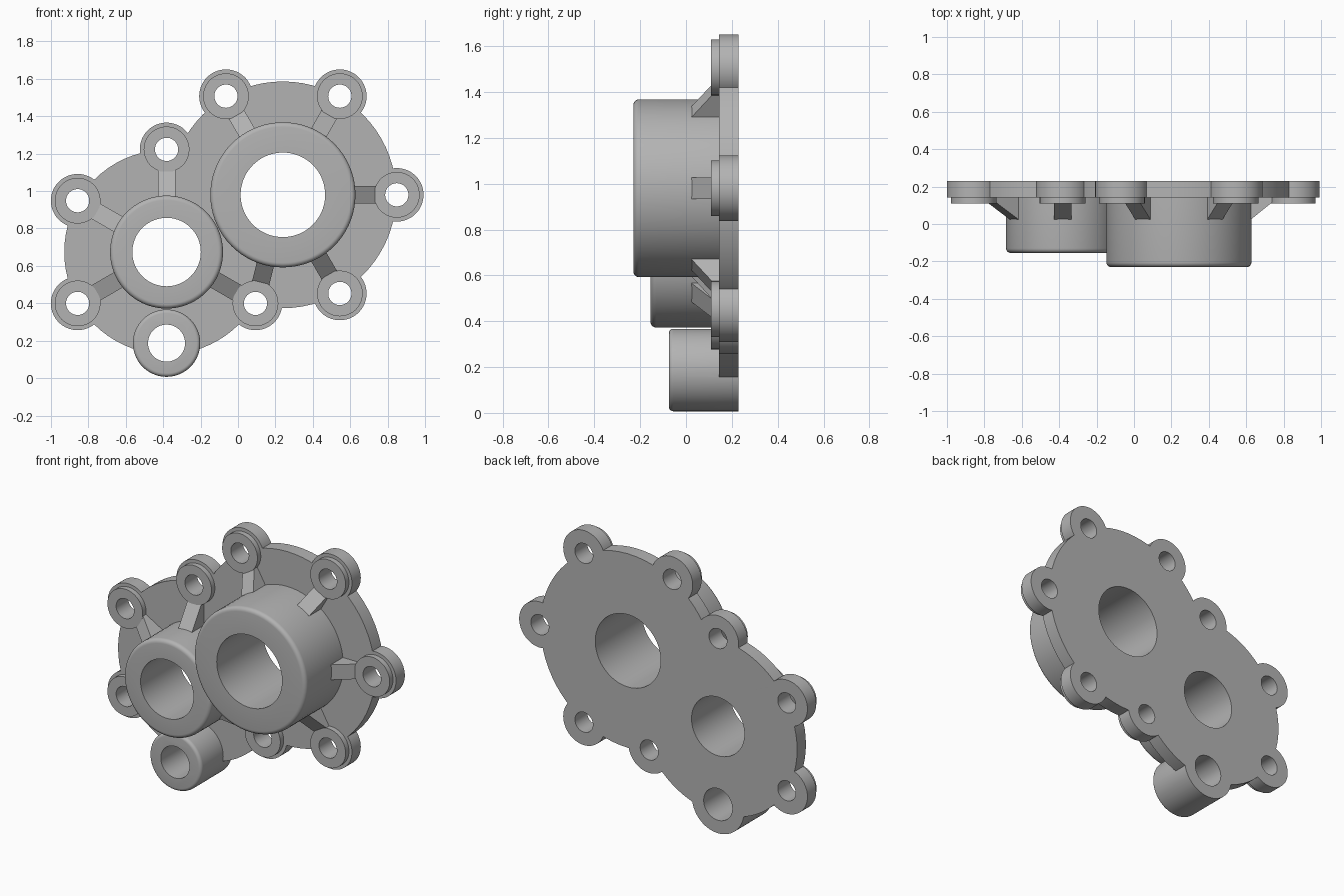
import bpy, bmesh, math

if "Cube" in bpy.data.objects:
    bpy.data.objects.remove(bpy.data.objects["Cube"])

SEG = 72
BACK, PLATE, RING = 0.23, 0.143, 0.11      # y levels: back face, plate front, ear ring front
BIG, SMALL, LOW = (0.24, 0.98), (-0.382, 0.674), (-0.382, 0.187)
BIG_EARS = [(BIG[0] + 0.609 * math.cos(math.radians(a)),
             BIG[1] + 0.609 * math.sin(math.radians(a))) for a in (0, 60, 120, -60)]
SMALL_EARS = [(SMALL[0] + 0.549 * math.cos(math.radians(a)),
               SMALL[1] + 0.549 * math.sin(math.radians(a))) for a in (90, 150, 210, -30)]
EARS = BIG_EARS + SMALL_EARS

grey = bpy.data.materials.new("cast_grey")
grey.diffuse_color = (0.45, 0.45, 0.45, 1)
grey.use_nodes = True
grey.node_tree.nodes["Principled BSDF"].inputs["Base Color"].default_value = grey.diffuse_color


def finish(name, bm):
    bmesh.ops.recalc_face_normals(bm, faces=bm.faces)
    me = bpy.data.meshes.new(name)
    bm.to_mesh(me)
    bm.free()
    me.materials.append(grey)
    ob = bpy.data.objects.new(name, me)
    bpy.context.collection.objects.link(ob)
    return ob


def activate(ob):
    bpy.ops.object.select_all(action='DESELECT')
    ob.select_set(True)
    bpy.context.view_layer.objects.active = ob


def smooth(ob):
    activate(ob)
    bpy.ops.object.shade_smooth_by_angle(angle=math.radians(32))


def lathe(bm, c, r, y0, y1, hole=0.0, fillet=0.0):
    """Turned solid or tube along y, with a rounded outer front edge."""
    prof = [(r, y1)]
    if fillet:
        for i in range(6):
            a = math.pi / 2 * i / 5
            prof.append((r - fillet + fillet * math.cos(a), y0 + fillet - fillet * math.sin(a)))
    else:
        prof.append((r, y0))
    if hole:
        prof += [(hole, y0), (hole, y1)]
    rows = []
    for pr, y in prof:
        rows.append([bm.verts.new((c[0] + pr * math.cos(2 * math.pi * i / SEG), y,
                                   c[1] + pr * math.sin(2 * math.pi * i / SEG)))
                     for i in range(SEG)])
    pairs = list(zip(rows, rows[1:])) + ([(rows[-1], rows[0])] if hole else [])
    for a, b in pairs:
        for i in range(SEG):
            j = (i + 1) % SEG
            bm.faces.new((a[i], a[j], b[j], b[i]))
    if not hole:
        bm.faces.new(rows[0])
        bm.faces.new(rows[-1])


def turned(name, *args, **kw):
    bm = bmesh.new()
    lathe(bm, *args, **kw)
    return finish(name, bm)


def boolean(ob, other, op):
    activate(ob)
    m = ob.modifiers.new(op, 'BOOLEAN')
    m.object, m.operation, m.solver = other, op, 'EXACT'
    bpy.ops.object.modifier_apply(modifier=m.name)
    bpy.data.objects.remove(other)


def rib(name, hub, ear, hub_r):
    """Sloping gusset from a hub wall down to an ear ring."""
    dx, dz = ear[0] - hub[0], ear[1] - hub[1]
    d = math.hypot(dx, dz)
    dx, dz = dx / d, dz / d
    end = d - 0.11
    prof = [(hub_r - 0.03, 0.025), (hub_r, 0.025), (end, RING + 0.006),
            (end, PLATE + 0.02), (hub_r - 0.03, PLATE + 0.02)]
    bm = bmesh.new()
    sides = [[bm.verts.new((hub[0] + dx * r - dz * w, y, hub[1] + dz * r + dx * w))
              for r, y in prof] for w in (-0.047, 0.047)]
    bm.faces.new(sides[0])
    bm.faces.new(sides[1])
    for i in range(5):
        j = (i + 1) % 5
        bm.faces.new((sides[0][i], sides[0][j], sides[1][j], sides[1][i]))
    return finish(name, bm)


# Base plate: two discs, mounting ears and the low boss merged into one casting
plate = turned("base_plate", BIG, 0.606, PLATE, BACK)
boolean(plate, turned("small_disc", SMALL, 0.547, PLATE, BACK), 'UNION')
for e in EARS:
    boolean(plate, turned("ear", e, 0.143, PLATE, BACK), 'UNION')
boolean(plate, turned("low_boss", LOW, 0.18, -0.075, BACK, fillet=0.02), 'UNION')

# Drill the bores and bolt holes
cut = bmesh.new()
for c, r in [(BIG, 0.226), (SMALL, 0.183), (LOW, 0.099)] + [(e, 0.062) for e in EARS]:
    lathe(cut, c, r, -0.4, 0.4)
boolean(plate, finish("drills", cut), 'DIFFERENCE')
smooth(plate)

# Hubs with rounded rims
smooth(turned("large_hub", BIG, 0.388, -0.23, PLATE, hole=0.226, fillet=0.025))
smooth(turned("small_hub", SMALL, 0.302, -0.155, PLATE, hole=0.183, fillet=0.025))

# Raised rings on the ears
for i, e in enumerate(EARS):
    smooth(turned(f"ear_ring_{i}", e, 0.122, RING, PLATE, hole=0.062))

# Gusset ribs; the shared lower ear is tied to both hubs
for i, e in enumerate(BIG_EARS + [SMALL_EARS[3]]):
    rib(f"large_hub_rib_{i}", BIG, e, 0.386)
for i, e in enumerate(SMALL_EARS):
    rib(f"small_hub_rib_{i}", SMALL, e, 0.300)
